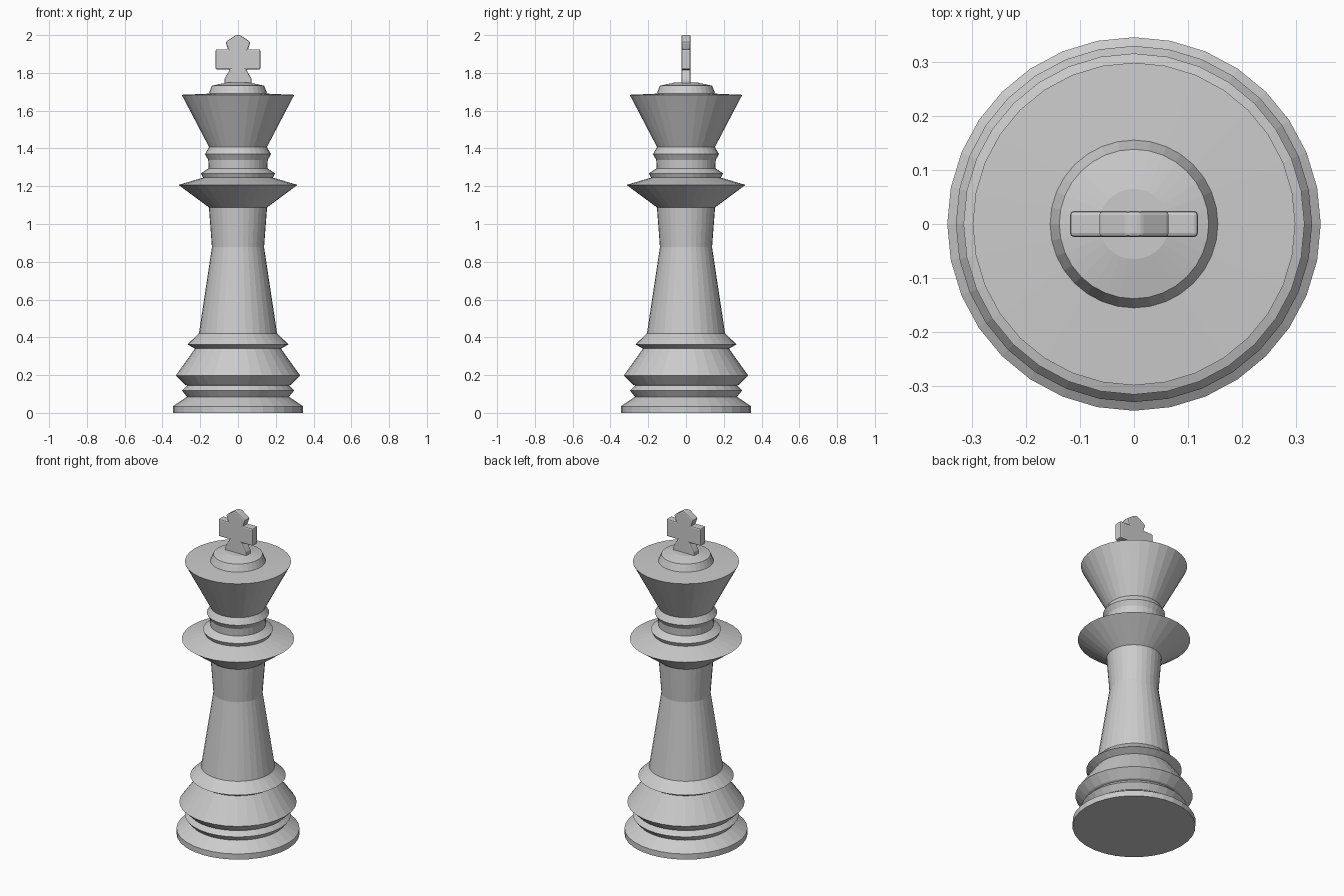
import bpy, bmesh, math

if "Cube" in bpy.data.objects:
    bpy.data.objects.remove(bpy.data.objects["Cube"])

SIDES = 32


def finish(name, bm):
    bmesh.ops.recalc_face_normals(bm, faces=bm.faces)
    mesh = bpy.data.meshes.new(name)
    bm.to_mesh(mesh)
    bm.free()
    obj = bpy.data.objects.new(name, mesh)
    bpy.context.collection.objects.link(obj)
    return obj


def lathe(name, profile):
    """Turn a (radius, height) profile around z, with flat end caps."""
    bm = bmesh.new()
    rings = []
    for r, z in profile:
        rings.append([bm.verts.new((r * math.cos(2 * math.pi * i / SIDES),
                                    r * math.sin(2 * math.pi * i / SIDES), z))
                      for i in range(SIDES)])
    for a, b in zip(rings, rings[1:]):
        for i in range(SIDES):
            j = (i + 1) % SIDES
            bm.faces.new((a[i], a[j], b[j], b[i]))
    bm.faces.new(rings[0][::-1])
    bm.faces.new(rings[-1])
    return finish(name, bm)


# Turned body: stepped base, tapered stem, collar, neck rings and crown
lathe("turned_body", [
    (0.345, 0.0), (0.345, 0.035), (0.27, 0.085), (0.297, 0.118),
    (0.27, 0.145), (0.282, 0.15), (0.329, 0.198), (0.228, 0.34),
    (0.268, 0.363), (0.207, 0.42), (0.138, 0.877), (0.154, 1.088),
    (0.315, 1.207), (0.185, 1.245), (0.196, 1.268), (0.155, 1.295),
    (0.158, 1.34), (0.175, 1.37), (0.153, 1.407), (0.298, 1.684),
    (0.155, 1.69), (0.138, 1.732), (0.065, 1.748)])

# Cross finial: mirrored half outline, extruded and bevelled
half = [(0.072, 1.74), (0.072, 1.768), (0.043, 1.818), (0.118, 1.818),
        (0.118, 1.925), (0.052, 1.925), (0.066, 1.963), (0.012, 2.0)]
outline = half + [(-x, z) for x, z in reversed(half)]
bm = bmesh.new()
face = bm.faces.new([bm.verts.new((x, -0.024, z)) for x, z in outline])
new = bmesh.ops.extrude_face_region(bm, geom=[face])["geom"]
bmesh.ops.translate(bm, vec=(0, 0.048, 0),
                    verts=[v for v in new if isinstance(v, bmesh.types.BMVert)])
cross = finish("cross_finial", bm)
bevel = cross.modifiers.new("soft_edges", "BEVEL")
bevel.width = 0.007
bevel.segments = 2
bevel.limit_method = "ANGLE"
